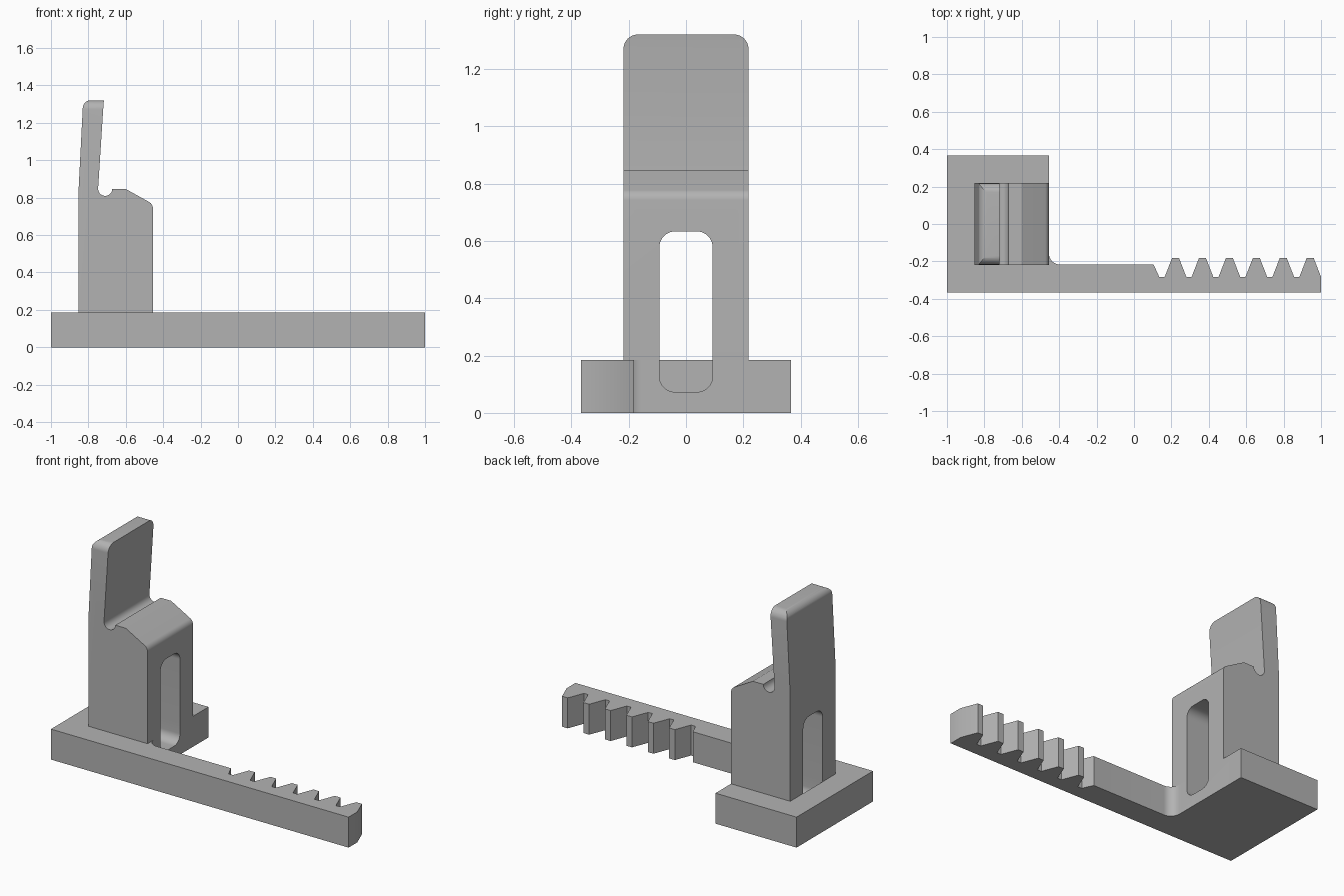
import bpy, bmesh
from math import sin, cos, radians

cube = bpy.data.objects.get("Cube")
if cube:
    bpy.data.objects.remove(cube, do_unlink=True)

grey = bpy.data.materials.new("plain_grey")
grey.use_nodes = True
GREY = (0.45, 0.45, 0.45, 1)
grey.diffuse_color = GREY
grey.node_tree.nodes["Principled BSDF"].inputs["Base Color"].default_value = GREY


def arc(cx, cy, r, start, end, steps=10):
    angles = [radians(start + (end - start) * i / steps) for i in range(steps + 1)]
    return [(cx + r * cos(a), cy + r * sin(a)) for a in angles]


def prism(name, outline, axis, lo, hi):
    """Extrude a 2D outline along one axis from lo to hi."""
    place = {"x": lambda a, b, d: (d, a, b),
             "y": lambda a, b, d: (a, d, b),
             "z": lambda a, b, d: (a, b, d)}[axis]
    bm = bmesh.new()
    face = bm.faces.new([bm.verts.new(place(a, b, lo)) for a, b in outline])
    top = bmesh.ops.extrude_face_region(bm, geom=[face])["geom"]
    shift = place(0, 0, hi - lo)
    bmesh.ops.translate(bm, vec=shift, verts=[v for v in top if isinstance(v, bmesh.types.BMVert)])
    bmesh.ops.recalc_face_normals(bm, faces=bm.faces)
    mesh = bpy.data.meshes.new(name)
    bm.to_mesh(mesh)
    bm.free()
    mesh.materials.append(grey)
    obj = bpy.data.objects.new(name, mesh)
    bpy.context.collection.objects.link(obj)
    return obj


def rounded_rect(y, z0, z1, r):
    return (arc(y - r, z1 - r, r, 0, 90) + arc(r - y, z1 - r, r, 90, 180)
            + arc(r - y, z0 + r, r, 180, 270) + arc(y - r, z0 + r, r, 270, 360))


def carve(obj, cutter, operation):
    bpy.context.view_layer.objects.active = obj
    mod = obj.modifiers.new("carve", "BOOLEAN")
    mod.object, mod.operation, mod.solver = cutter, operation, "EXACT"
    bpy.ops.object.modifier_apply(modifier=mod.name)
    bpy.data.objects.remove(cutter, do_unlink=True)


HALF_Y, BASE_H = 0.367, 0.185
BACK, FRONT, TOWER_Y = -0.853, -0.455, 0.218

# Base plate with the rack arm, drawn from above
plan = [(-1, -HALF_Y), (-1, HALF_Y), (FRONT, HALF_Y)]
plan += arc(-0.395, -0.157, 0.06, 180, 270)
plan += [(0.105, -0.217), (0.135, -0.283)]
for i in range(6):
    mid = 0.222 + i * 0.144
    plan += [(mid - 0.058, -0.283), (mid - 0.019, -0.183), (mid + 0.019, -0.183)]
    plan += [(min(mid + 0.058, 1), -0.283)]
plan += [(1, -HALF_Y)]
base = prism("base_with_rack", plan, "z", 0, BASE_H)

# Tower with leaning blade, round notch and sloped shoulder
side = [(BACK, BASE_H), (BACK, 0.83)]
side += arc(-0.788, 1.278, 0.042, 177, 90)
side += [(-0.717, 1.32), (-0.719, 1.30)]
side += arc(-0.71, 0.847, 0.038, 177, 360)
side += [(-0.602, 0.847)]
side += arc(-0.495, 0.742, 0.04, 60, 0)
side += [(FRONT, BASE_H)]
tower = prism("tower", side, "y", -TOWER_Y, TOWER_Y)

# Round the upper corners of the blade
envelope = arc(TOWER_Y - 0.05, 1.27, 0.05, 0, 90) + arc(0.05 - TOWER_Y, 1.27, 0.05, 90, 180)
envelope += [(-TOWER_Y, 0), (TOWER_Y, 0)]
carve(tower, prism("corner_envelope", envelope, "x", -1.2, 0), "INTERSECT")

# Slot through the tower, ending as a pocket in the base
slot = rounded_rect(0.093, 0.073, 0.633, 0.055)
carve(tower, prism("tower_slot", slot, "x", -1.1, -0.3), "DIFFERENCE")
carve(base, prism("base_slot", slot, "x", BACK, -0.3), "DIFFERENCE")

# Smooth the fillets, keep the edges sharp
for obj in (base, tower):
    bpy.ops.object.select_all(action="DESELECT")
    obj.select_set(True)
    bpy.context.view_layer.objects.active = obj
    bpy.ops.object.shade_smooth_by_angle(angle=radians(25))
